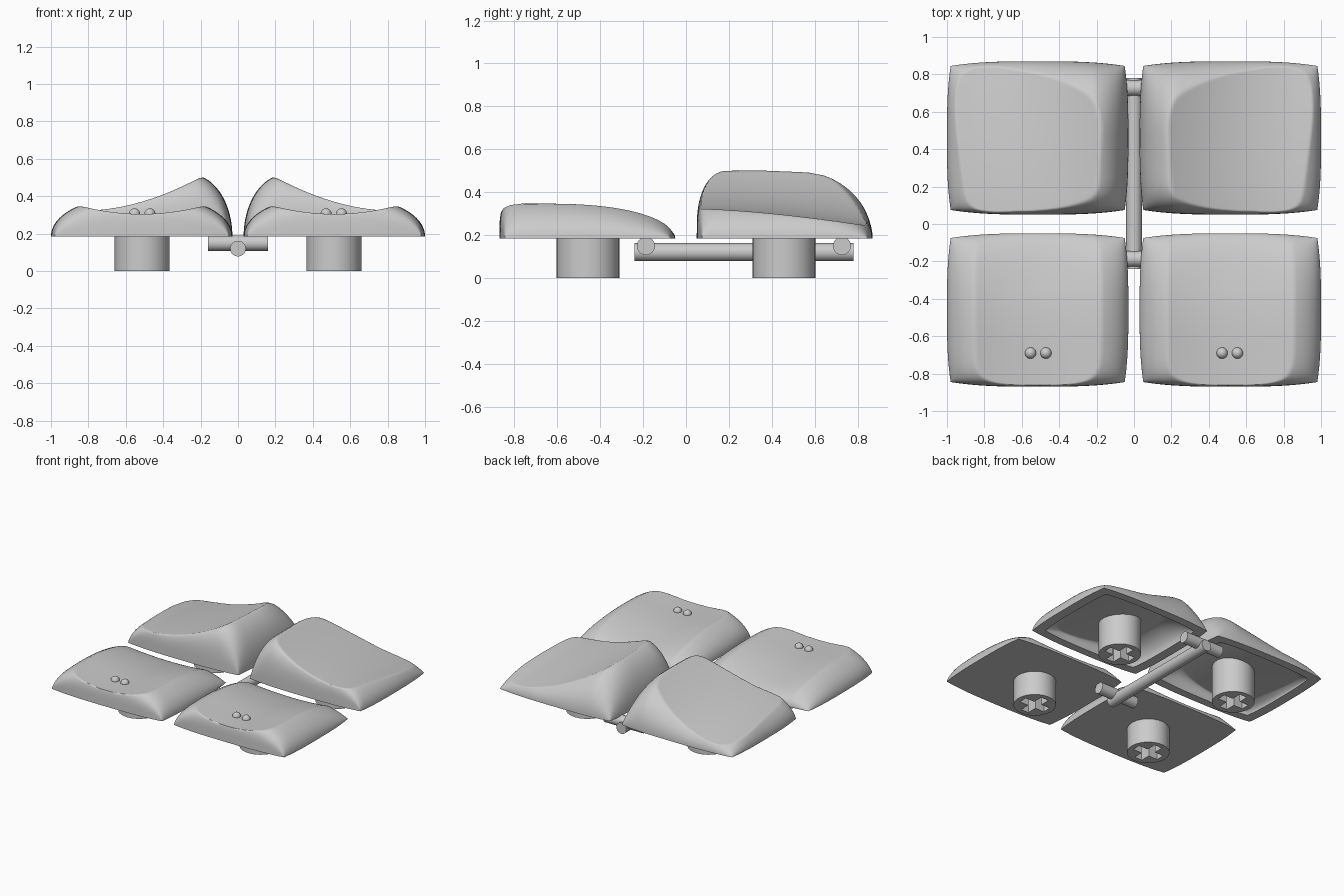
import bpy, bmesh, math
from mathutils import Matrix

cube = bpy.data.objects.get("Cube")
if cube:
    bpy.data.objects.remove(cube, do_unlink=True)

grey = bpy.data.materials.new("plain grey")
grey.use_nodes = True
grey.diffuse_color = (0.6, 0.6, 0.6, 1)
grey.node_tree.nodes["Principled BSDF"].inputs["Base Color"].default_value = (0.6, 0.6, 0.6, 1)

BASE = 0.185          # height of the cap rims
HX, HY = 0.485, 0.41  # half sizes of one cap
CX, CY = 0.515, 0.46  # centre of one cap
N = 80


def finish(name, bm, angle=40):
    bmesh.ops.recalc_face_normals(bm, faces=bm.faces)
    mesh = bpy.data.meshes.new(name)
    bm.to_mesh(mesh)
    bm.free()
    ob = bpy.data.objects.new(name, mesh)
    bpy.context.collection.objects.link(ob)
    mesh.materials.append(grey)
    bpy.ops.object.select_all(action='DESELECT')
    ob.select_set(True)
    bpy.context.view_layer.objects.active = ob
    bpy.ops.object.shade_smooth_by_angle(angle=math.radians(angle))
    return ob


def shoulder(d, width, power):
    """Rounded rise from 0 at the rim to 1 at the given width."""
    t = min(1, max(0, 1 - d / width))
    return max(0, 1 - t ** power) ** (1 / power)


def low_height(u, v):
    """Low cap: rounded body cut by a shallow trough running front to back."""
    f = shoulder((1 - abs(u)) * HX, 0.35, 2)
    front = shoulder((1 + v) * HY, 0.22, 4)
    back = shoulder((1 - v) * HY, 0.58, 2.15)
    fade = shoulder((1 - v) * HY, 0.3, 2)
    sag = 0.045 * (1 - (u * HX / 0.345) ** 2)
    return max(0, min(0.2 * f * front * back, 0.165 * back - sag * fade))


def tall_height(u, v):
    """Tall cap: the trough climbs to a high crest on the inner side."""
    x = CX + u * HX
    out = min(1, max(0, (x - 0.2) / 0.66))
    f = shoulder((1 + u) * HX, 0.22, 2) * shoulder((1 - u) * HX, 0.35, 2)
    crown = 0.2 + 0.13 * min(1, max(0, (0.65 - x) / 0.45))
    front = shoulder((1 + v) * HY, 0.2, 3 + 2 * out)
    back = shoulder((1 - v) * HY, 0.4, 2.1)
    fall = 0.08 * ((v + 1) / 2) ** 1.5 * (0.4 + 0.6 * out)
    dish = 0.137 + 0.178 * (max(0, 0.86 - x) / 0.66) ** 2 - fall
    return min(crown * f * front * back, dish)


def add_sheet(bm, height, side, cy, scale, lift):
    steps = [-math.cos(math.pi * i / N) for i in range(N + 1)]
    rows = []
    for v in steps:
        row = []
        for u in steps:
            x = CX + scale * u * (HX - 0.02 * abs(v) ** 3)
            y = cy + scale * v * (HY - 0.025 * abs(u) ** 3)
            row.append(bm.verts.new((side * x, y, BASE + lift * height(u, v))))
        rows.append(row)
    for a, b in zip(rows, rows[1:]):
        for i in range(N):
            bm.faces.new((a[i], a[i + 1], b[i + 1], b[i]))
    # perimeter loop, in order
    return (rows[0][:-1] + [r[-1] for r in rows[:-1]]
            + rows[-1][:0:-1] + [r[0] for r in rows[:0:-1]])


def keycap(name, height, side, cy, hollow):
    bm = bmesh.new()
    outer = add_sheet(bm, height, side, cy, 1, 1)
    inner = add_sheet(bm, height, side, cy, 0.85, hollow)
    for i in range(len(outer)):
        bm.faces.new((outer[i - 1], outer[i], inner[i], inner[i - 1]))
    return finish(name, bm, 60)


def rod(name, radius, length, matrix):
    bm = bmesh.new()
    bmesh.ops.create_cone(bm, cap_ends=True, segments=32, radius1=radius,
                          radius2=radius, depth=length, matrix=matrix)
    return finish(name, bm)


def stem(name, x, y, top):
    """Round post with a cross-shaped socket in its foot."""
    ob = rod(name, 0.147, top, Matrix.Translation((x, y, top / 2)))
    a, b = 0.108, 0.032
    arm = [(a, -b), (a, b), (b, b)]
    pts = []
    for k in range(4):
        c, s = round(math.cos(k * math.pi / 2)), round(math.sin(k * math.pi / 2))
        pts += [(c * px - s * py, s * px + c * py) for px, py in arm]
    bm = bmesh.new()
    face = bm.faces.new([bm.verts.new((x + px, y + py, -0.05)) for px, py in pts])
    new = bmesh.ops.extrude_face_region(bm, geom=[face])["geom"]
    bmesh.ops.translate(bm, vec=(0, 0, 0.2),
                        verts=[g for g in new if isinstance(g, bmesh.types.BMVert)])
    cutter = finish("socket_cutter", bm)
    cutter.hide_render = True
    mod = ob.modifiers.new("socket", 'BOOLEAN')
    mod.operation, mod.solver, mod.object = 'DIFFERENCE', 'EXACT', cutter
    bpy.ops.object.select_all(action='DESELECT')
    ob.select_set(True)
    bpy.context.view_layer.objects.active = ob
    bpy.ops.object.modifier_apply(modifier=mod.name)
    bpy.data.objects.remove(cutter, do_unlink=True)


for label, side in (("left", 1), ("right", -1)):
    # caps and their stems
    keycap("front_" + label + "_cap", low_height, side, -CY, 0)
    keycap("back_" + label + "_cap", tall_height, side, CY, 0.4)
    stem("front_" + label + "_stem", side * 0.512, -0.457, 0.2)
    stem("back_" + label + "_stem", side * 0.512, 0.457, 0.28)
    # pair of homing bumps
    for i, dx in enumerate((-0.041, 0.041)):
        bm = bmesh.new()
        bmesh.ops.create_uvsphere(bm, u_segments=24, v_segments=12, radius=0.03,
                                  matrix=Matrix.Translation((side * 0.512 + dx, -0.69, 0.305)))
        finish(f"{label}_bump_{i + 1}", bm)

# connecting runner with its two cross bars
rod("runner", 0.042, 1.02,
    Matrix.Translation((0, 0.27, 0.12)) @ Matrix.Rotation(math.pi / 2, 4, 'X'))
for label, y in (("front", -0.187), ("back", 0.727)):
    rod(label + "_cross_bar", 0.042, 0.32,
        Matrix.Translation((0, y, 0.149)) @ Matrix.Rotation(math.pi / 2, 4, 'Y'))
